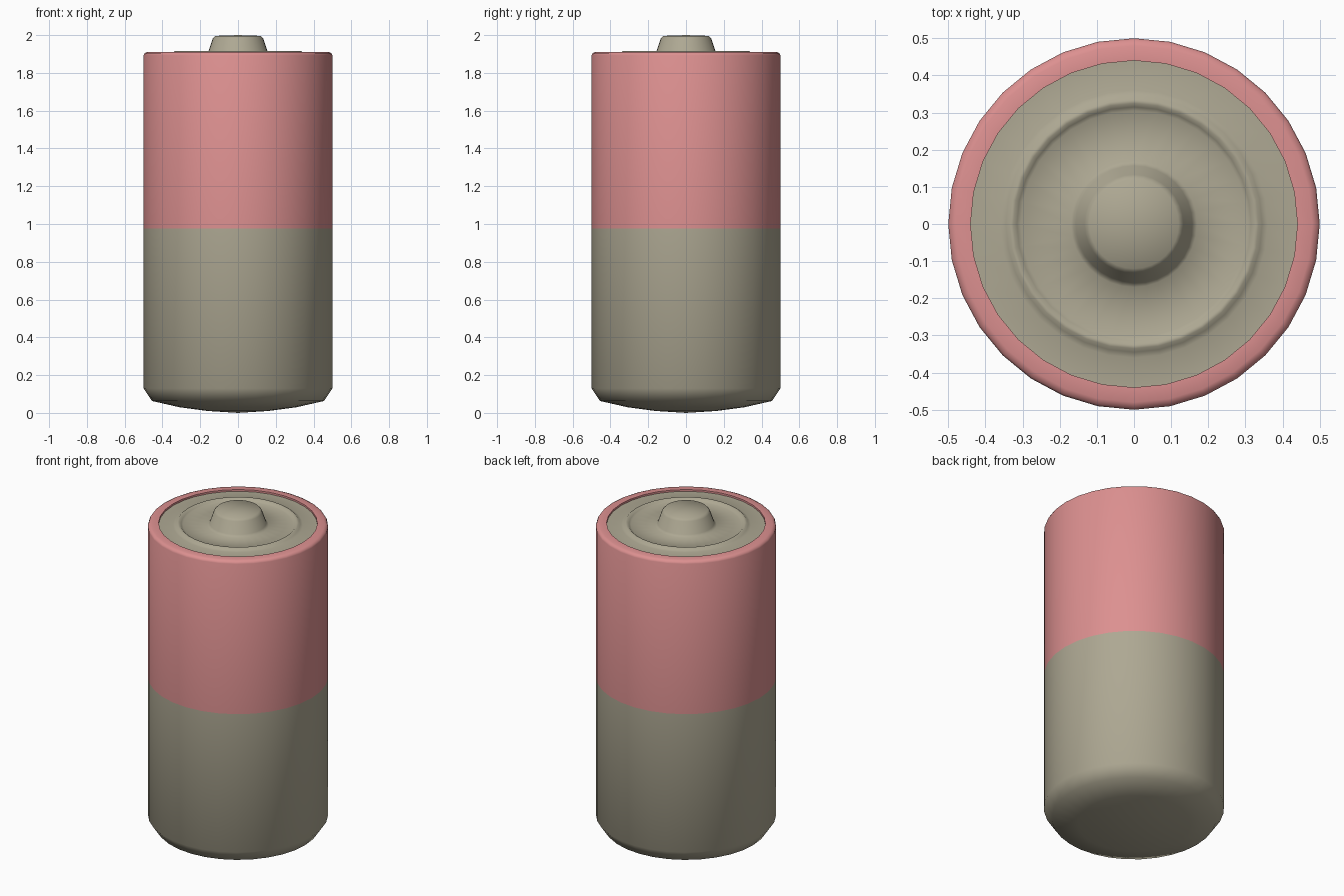
import bpy, bmesh, math

if "Cube" in bpy.data.objects:
    bpy.data.objects.remove(bpy.data.objects["Cube"])

SEGMENTS = 32


def material(name, color):
    mat = bpy.data.materials.new(name)
    mat.diffuse_color = color
    mat.use_nodes = True
    mat.node_tree.nodes["Principled BSDF"].inputs["Base Color"].default_value = mat.diffuse_color
    return mat


def lathe(name, profile, mat):
    """Spin a (radius, height) outline around z; radius 0 becomes a pole."""
    bm = bmesh.new()
    rings = []
    for r, z in profile:
        if r == 0:
            rings.append([bm.verts.new((0, 0, z))] * SEGMENTS)
        else:
            rings.append([bm.verts.new((r * math.cos(2 * math.pi * i / SEGMENTS),
                                        r * math.sin(2 * math.pi * i / SEGMENTS), z))
                          for i in range(SEGMENTS)])
    for a, b in zip(rings, rings[1:]):
        for i in range(SEGMENTS):
            j = (i + 1) % SEGMENTS
            corners = list(dict.fromkeys((a[i], a[j], b[j], b[i])))
            bm.faces.new(corners)
    mesh = bpy.data.meshes.new(name)
    bm.to_mesh(mesh)
    bm.free()
    mesh.materials.append(mat)
    obj = bpy.data.objects.new(name, mesh)
    bpy.context.collection.objects.link(obj)
    bpy.ops.object.select_all(action='DESELECT')
    obj.select_set(True)
    bpy.context.view_layer.objects.active = obj
    bpy.ops.object.shade_smooth_by_angle(angle=math.radians(50))
    return obj


metal = material("metal", (0.42, 0.39, 0.29, 1))
red = material("red", (0.72, 0.28, 0.28, 1))

# Lower casing with a domed base
lathe("lower_casing", [(0, 0), (0.16, 0.01), (0.31, 0.03), (0.455, 0.063),
                       (0.5, 0.13), (0.5, 0.975)], metal)

# Coloured upper sleeve, rolled over at the rim
lathe("upper_sleeve", [(0.5, 0.975), (0.5, 1.893), (0.495, 1.904), (0.48, 1.911),
                       (0.44, 1.911), (0.44, 1.895)], red)

# End plate with a raised ring and the contact stud
lathe("top_contact", [(0.44, 1.9), (0.36, 1.9), (0.345, 1.906), (0.335, 1.915),
                      (0.325, 1.915), (0.315, 1.906), (0.305, 1.9), (0.17, 1.9),
                      (0.157, 1.913), (0.133, 1.983), (0.12, 1.996), (0, 2.0)], metal)
